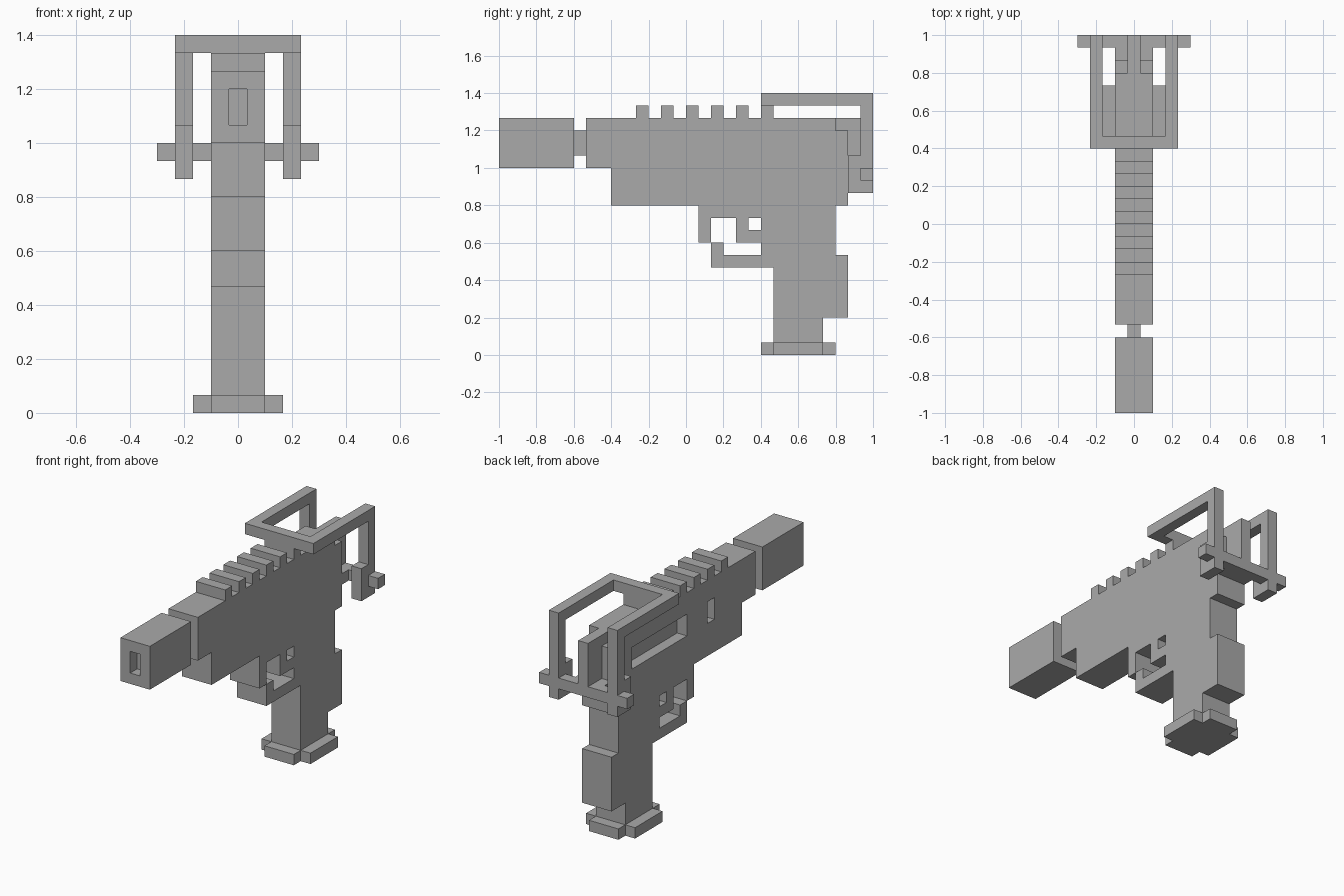
import bpy, bmesh
from mathutils import Vector

CELL = 1 / 15  # every part sits on one block grid

cube = bpy.data.objects.get("Cube")
if cube:
    bpy.data.objects.remove(cube, do_unlink=True)

grey = bpy.data.materials.new("plain_grey")
grey.use_nodes = True
colour = (0.4, 0.4, 0.4, 1)
grey.diffuse_color = colour
grey.node_tree.nodes["Principled BSDF"].inputs["Base Color"].default_value = colour


def extrude(name, outline, low, high, axis):
    """Extrude an outline along x (outline is y,z) or along z (outline is x,y)."""
    def place(a, b, depth):
        return Vector((depth, a, b) if axis == "x" else (a, b, depth)) * CELL
    bm = bmesh.new()
    face = bm.faces.new([bm.verts.new(place(a, b, low)) for a, b in outline])
    top = bmesh.ops.extrude_face_region(bm, geom=[face])["geom"]
    bmesh.ops.translate(bm, verts=[v for v in top if isinstance(v, bmesh.types.BMVert)],
                        vec=place(0, 0, high - low))
    bmesh.ops.recalc_face_normals(bm, faces=bm.faces)
    mesh = bpy.data.meshes.new(name)
    bm.to_mesh(mesh)
    bm.free()
    mesh.materials.append(grey)
    obj = bpy.data.objects.new(name, mesh)
    bpy.context.collection.objects.link(obj)
    return obj


def box(name, x, y, z):
    corners = [(x[0], y[0]), (x[1], y[0]), (x[1], y[1]), (x[0], y[1])]
    return extrude(name, corners, z[0], z[1], "z")


def cut(obj, x, y, z):
    cutter = box("cutter", x, y, z)
    cutter.hide_render = True
    mod = obj.modifiers.new("cut", "BOOLEAN")
    mod.operation = "DIFFERENCE"
    mod.solver = "EXACT"
    mod.object = cutter
    bpy.context.view_layer.objects.active = obj
    bpy.ops.object.modifier_apply(modifier=mod.name)
    bpy.data.objects.remove(cutter, do_unlink=True)


def mirrored(half):
    """Complete a left/right symmetric outline from its +x half."""
    return half + [(-x, y) for x, y in reversed(half)]


WIDE = (-1.5, 1.5)
THIN = (-0.5, 0.5)

# Body, trigger and grip share one side silhouette
body = extrude("body_and_grip", [
    (-8, 19), (-8, 15), (-6, 15), (-6, 12), (1, 12), (1, 9), (2, 9), (2, 11),
    (4, 11), (4, 9), (6, 9), (6, 8), (7, 8), (7, 1), (11, 1), (11, 3),
    (13, 3), (13, 8), (12, 8), (12, 12), (13, 12), (13, 18), (12, 18), (12, 19),
], *WIDE, "x")
cut(body, (-2, 2), (5, 6), (10, 11))        # gap behind the trigger
cut(body, (-2, -0.5), (2, 10), (15, 17))    # long side recess
cut(body, (-2, -0.5), (-2, -1), (15, 17))   # short side recess

# Trigger guard
extrude("trigger_guard", [(2, 7), (7, 7), (7, 8), (3, 8), (3, 9), (2, 9)], *WIDE, "x")

# Muzzle with its bore, and the neck behind it
muzzle = box("muzzle", WIDE, (-15, -9), (15, 19))
cut(muzzle, THIN, (-16, -14), (16, 18))
box("muzzle_neck", THIN, (-9, -8), (16, 18))

# Ridges along the top, the last one carrying the frame
for i, y in enumerate([-4, -2, 0, 2, 4, 6]):
    box(f"top_ridge_{i + 1}", WIDE, (y, y + 1), (19, 20))

# Cross-shaped foot of the grip
extrude("grip_base", mirrored([(1.5, 6), (1.5, 7), (2.5, 7), (2.5, 11), (1.5, 11), (1.5, 12)]),
        0, 1, "z")

# Folding frame: U-shaped top, rear legs and crossbar
extrude("frame_top", mirrored([(3.5, 6), (3.5, 15), (2.5, 15), (2.5, 7)]), 20, 21, "z")
leg = [(14, 20), (14, 16), (13, 16), (13, 13), (15, 13), (15, 20)]
extrude("frame_leg_left", leg, 2.5, 3.5, "x")
extrude("frame_leg_right", leg, -3.5, -2.5, "x")
extrude("rear_crossbar", mirrored([(1.5, 13), (1.5, 14), (4.5, 14), (4.5, 15)]), 14, 15, "z")

# Hammer at the back
box("hammer", THIN, (12, 15), (14, 19))
